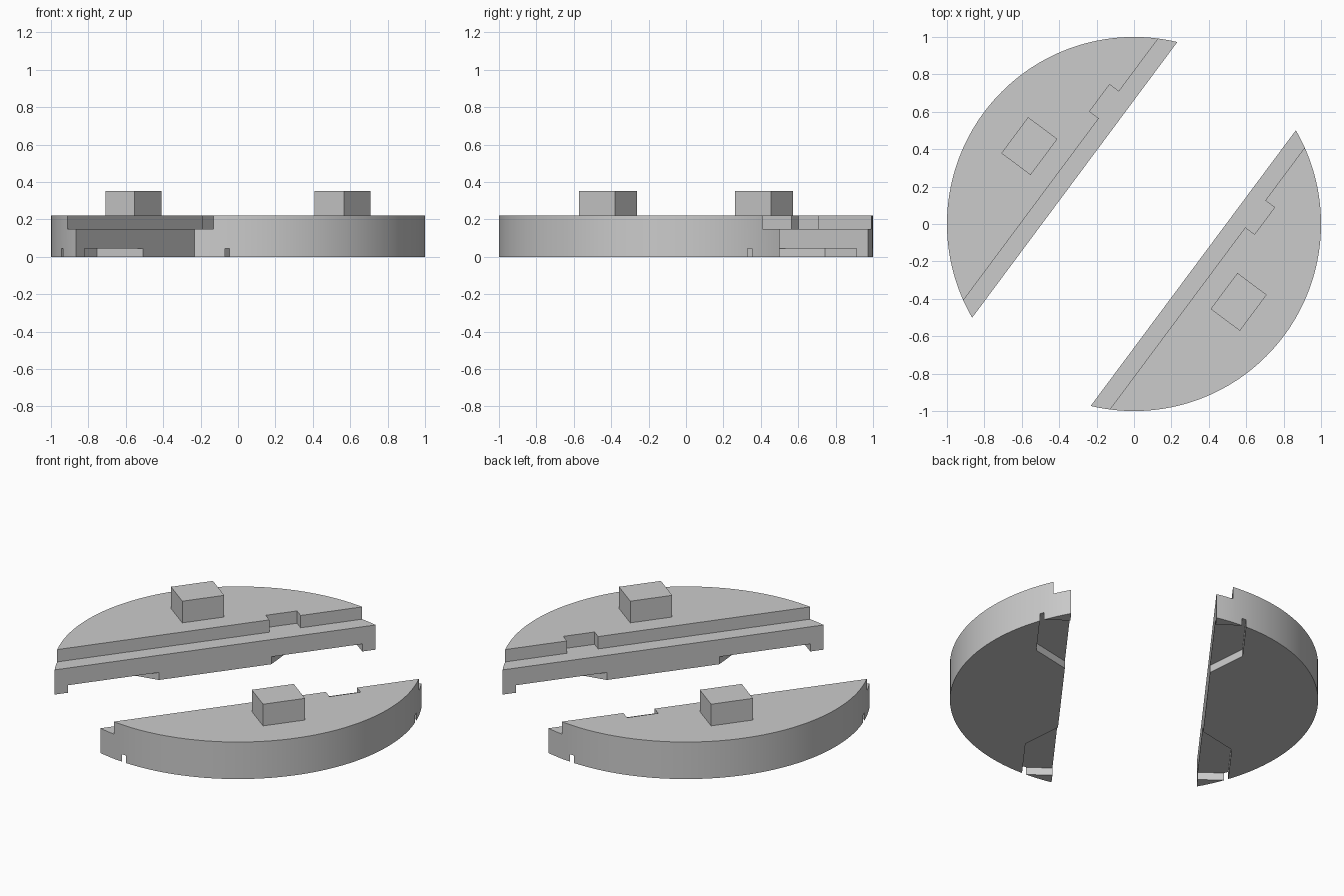
import bpy, bmesh, math

old = bpy.data.objects.get("Cube")
if old:
    bpy.data.objects.remove(old, do_unlink=True)

RADIUS = 1.0
CHORD = 0.395          # distance of the straight edge from the centre
TILT = math.atan2(0.802, 0.597)
TOP, LEDGE, RECESS, POST = 0.222, 0.148, 0.045, 0.352

grey = bpy.data.materials.new("plain_grey")
grey.use_nodes = True
colour = (0.6, 0.6, 0.6, 1)
grey.diffuse_color = colour
grey.node_tree.nodes["Principled BSDF"].inputs["Base Color"].default_value = colour


def prism(name, outline, z0, z1, side):
    """Extrude an outline of (along edge, outward) points; side mirrors it."""
    bm = bmesh.new()
    c, s = math.cos(TILT), math.sin(TILT)
    verts = [bm.verts.new((t * c - side * n * s, t * s + side * n * c, z0))
             for t, n in outline]
    face = bm.faces.new(verts)
    res = bmesh.ops.extrude_face_region(bm, geom=[face])
    moved = [v for v in res["geom"] if isinstance(v, bmesh.types.BMVert)]
    bmesh.ops.translate(bm, verts=moved, vec=(0, 0, z1 - z0))
    bmesh.ops.recalc_face_normals(bm, faces=bm.faces)
    mesh = bpy.data.meshes.new(name)
    bm.to_mesh(mesh)
    bm.free()
    mesh.materials.append(grey)
    obj = bpy.data.objects.new(name, mesh)
    bpy.context.collection.objects.link(obj)
    return obj


def select(obj):
    bpy.ops.object.select_all(action="DESELECT")
    obj.select_set(True)
    bpy.context.view_layer.objects.active = obj


def cut(target, cutter):
    cutter.hide_render = True
    mod = target.modifiers.new("cut", "BOOLEAN")
    mod.operation = "DIFFERENCE"
    mod.solver = "EXACT"
    mod.object = cutter
    select(target)
    bpy.ops.object.modifier_apply(modifier=mod.name)
    bpy.data.objects.remove(cutter, do_unlink=True)


# Circle segment outline
half_angle = math.acos(CHORD / RADIUS)
STEPS = 64
arc = [(RADIUS * math.sin(a), RADIUS * math.cos(a))
       for a in (half_angle * (2 * i / STEPS - 1) for i in range(STEPS + 1))]

# Upper ledge along the straight edge, with a locating notch
ledge = [(-1.2, 0.2), (1.2, 0.2), (1.2, 0.488), (0.52, 0.488),
         (0.52, 0.55), (0.341, 0.55), (0.341, 0.488), (-1.2, 0.488)]

for label, side in (("right", 1), ("left", -1)):
    plate = prism(label + "_half_plate", arc, 0, TOP, side)
    cut(plate, prism("ledge_cutter", ledge, LEDGE, 0.4, side))
    # Shallow underside pockets near both ends, with slanted inner walls
    for end in (1, -1):
        pocket = [(end * 0.232, 0.315), (end * 0.842, 0.315),
                  (end * 0.842, 0.561), (end * 0.508, 0.561)]
        cut(plate, prism("pocket_cutter", pocket, -0.1, RECESS, side))
    select(plate)
    bpy.ops.object.shade_smooth_by_angle(angle=math.radians(20))

    # Block standing on the plate
    block = [(-0.12, 0.6), (0.12, 0.6), (0.12, 0.795), (-0.12, 0.795)]
    prism(label + "_top_block", block, TOP, POST, side)
